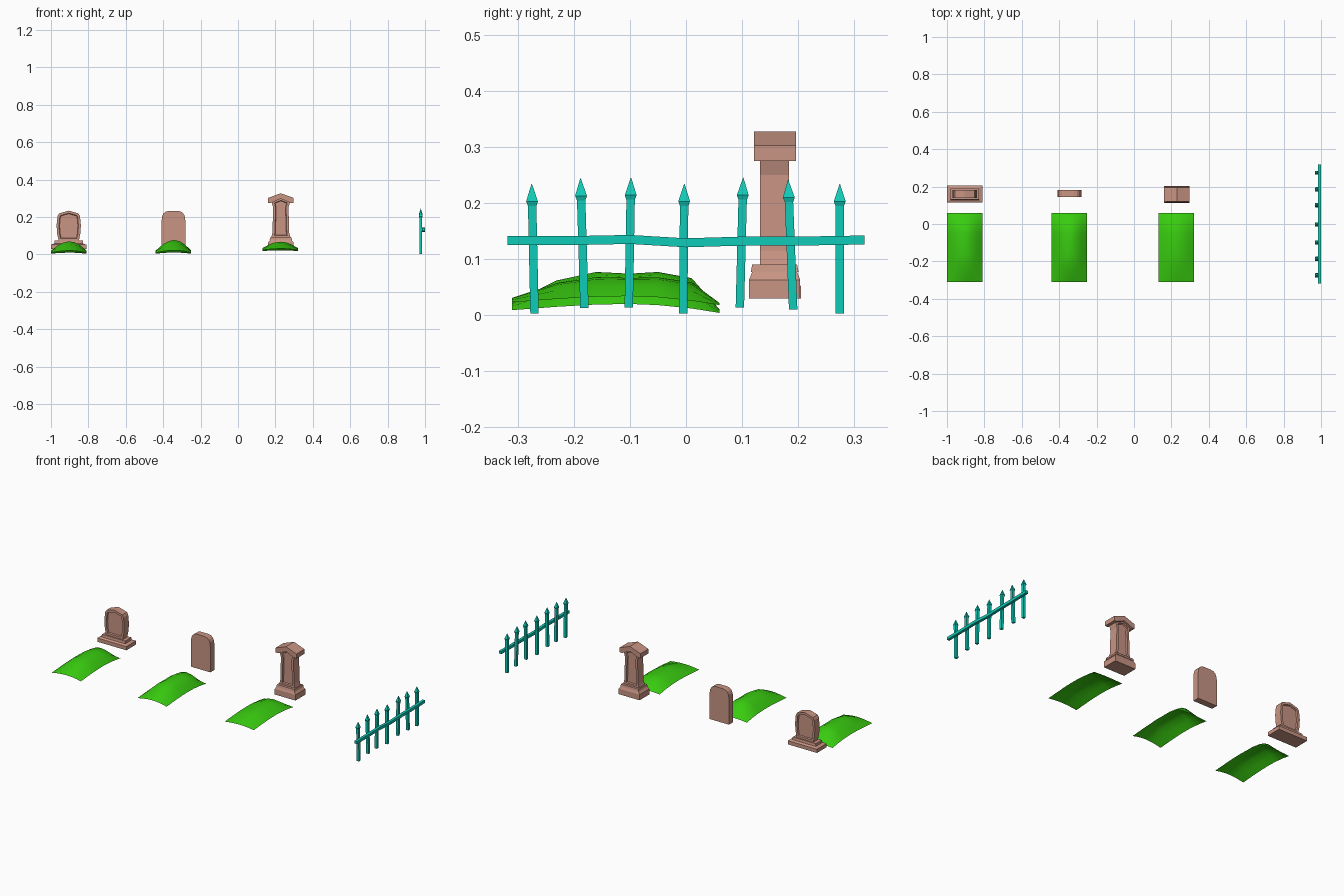
import bpy, bmesh
from mathutils import Vector

if "Cube" in bpy.data.objects:
    bpy.data.objects.remove(bpy.data.objects["Cube"])


def material(name, color):
    m = bpy.data.materials.new(name)
    m.diffuse_color = (*color, 1)
    m.use_nodes = True
    m.node_tree.nodes["Principled BSDF"].inputs["Base Color"].default_value = m.diffuse_color
    return m


STONE = material("stone", (0.58, 0.30, 0.23))
GRASS = material("grass", (0.04, 0.60, 0.005))
PAINT = material("fence_paint", (0.005, 0.60, 0.48))


def finish(bm, name, mat, smooth=False):
    bmesh.ops.recalc_face_normals(bm, faces=bm.faces)
    me = bpy.data.meshes.new(name)
    bm.to_mesh(me)
    bm.free()
    me.materials.append(mat)
    for p in me.polygons:
        p.use_smooth = smooth
    ob = bpy.data.objects.new(name, me)
    bpy.context.collection.objects.link(ob)
    return ob


def loft(name, rings, mat):
    """Closed solid through rings holding equal numbers of points."""
    bm = bmesh.new()
    loops = [[bm.verts.new(p) for p in r] for r in rings]
    n = len(loops[0])
    for a, b in zip(loops, loops[1:]):
        for i in range(n):
            j = (i + 1) % n
            bm.faces.new((a[i], a[j], b[j], b[i]))
    bm.faces.new(loops[0])
    bm.faces.new(loops[-1])
    return finish(bm, name, mat)


def stack(name, cx, cy, levels):
    """Moulded block from (z, half x, half y) levels."""
    rings = [[(cx + sx * hx, cy + sy * hy, z) for sx, sy in
              ((-1, -1), (1, -1), (1, 1), (-1, 1))] for z, hx, hy in levels]
    return loft(name, rings, STONE)


def slab(name, cx, half, y0, y1, inset=0, depth=0, bottom=()):
    """Mirrored front outline extruded along y, optional sunk panels."""
    pts = list(half) + [(-x, z) for x, z in reversed(half) if x > 0] + list(bottom)
    bm = bmesh.new()
    a = [bm.verts.new((cx + x, y0, z)) for x, z in pts]
    b = [bm.verts.new((cx + x, y1, z)) for x, z in pts]
    n = len(pts)
    for i in range(n):
        j = (i + 1) % n
        bm.faces.new((a[i], a[j], b[j], b[i]))
    caps = [bm.faces.new(a), bm.faces.new(b)]
    bmesh.ops.recalc_face_normals(bm, faces=bm.faces)
    if inset:
        bmesh.ops.inset_individual(bm, faces=caps, thickness=inset, use_even_offset=True)
        bmesh.ops.inset_individual(bm, faces=caps, thickness=0.003, depth=-depth,
                                   use_even_offset=True)
    return finish(bm, name, STONE)


# Grave mounds: open, arched sheets of turf
YS = (-0.31, -0.23, -0.16, -0.10, -0.05, 0.01, 0.06)
EDGE = (0.009, 0.015, 0.019, 0.020, 0.018, 0.012, 0.004)
RIDGE = (0.022, 0.062, 0.077, 0.074, 0.077, 0.066, 0.010)
ACROSS = (0, 0.5, 0.85, 1, 0.9, 0.55, 0)


def mound(name, cx, lift, scale):
    bm = bmesh.new()
    rows = [[bm.verts.new((cx + (i / 6 - 0.5) * 0.19, y, lift + e + (r - e) * scale * f))
             for i, f in enumerate(ACROSS)] for y, e, r in zip(YS, EDGE, RIDGE)]
    for a, b in zip(rows, rows[1:]):
        for i in range(6):
            bm.faces.new((a[i], a[i + 1], b[i + 1], b[i]))
    ob = finish(bm, name, GRASS, True)
    if ob.data.polygons[0].normal.z < 0:
        ob.data.flip_normals()


mound("mound_left", -0.905, 0, 0.88)
mound("mound_middle", -0.345, 0, 1)
mound("mound_right", 0.225, 0.014, 0.6)

# Left headstone: stepped base and panelled body with a low peak
stack("left_base", -0.905, 0.16, [(0.03, 0.095, 0.045), (0.052, 0.095, 0.045),
                                  (0.058, 0.077, 0.031), (0.073, 0.075, 0.029)])
slab("left_headstone", -0.905, [(0.054, 0.072), (0.062, 0.11), (0.065, 0.155),
                                (0.060, 0.205), (0.052, 0.219), (0, 0.234)],
     0.138, 0.182, 0.013, 0.008)

# Middle headstone: plain round-shouldered slab
slab("middle_headstone", -0.345, [(0.063, 0.03), (0.063, 0.185), (0.060, 0.205),
                                  (0.052, 0.220), (0.040, 0.229), (0.024, 0.232)],
     0.144, 0.182)

# Right monument: moulded base, flared panelled shaft, gabled cap
stack("right_base", 0.229, 0.158, [(0.03, 0.068, 0.0455), (0.063, 0.068, 0.0455),
                                   (0.077, 0.058, 0.040), (0.077, 0.060, 0.0425),
                                   (0.090, 0.057, 0.040)])
slab("right_shaft", 0.229, [(0.052, 0.088), (0.045, 0.115), (0.041, 0.25),
                            (0.050, 0.283), (0, 0.303)], 0.132, 0.184, 0.013, 0.008)
slab("right_cap", 0.229, [(0.052, 0.275), (0.068, 0.275), (0.068, 0.302), (0, 0.327)],
     0.121, 0.196, bottom=[(0, 0.298)])

# Fence pickets: (bottom y, top y, bottom z), each leaning a little
PICKETS = [(-0.270, -0.275, 0.003), (-0.181, -0.188, 0.013), (-0.102, -0.098, 0.014),
           (-0.005, -0.003, 0.003), (0.096, 0.102, 0.014), (0.191, 0.182, 0.010),
           (0.274, 0.274, 0.003)]
for i, (yb, yt, z0) in enumerate(PICKETS):
    rings = []
    for t, h in ((0, 0.0075), (0.83, 0.0075), (0.865, 0.0105), (1, 0.0004)):
        y, z = yb + (yt - yb) * t, z0 + 0.231 * t
        rings.append([(0.977 + sx * h, y + sy * h, z) for sx, sy in
                      ((-1, -1), (1, -1), (1, 1), (-1, 1))])
    loft(f"fence_picket_{i + 1}", rings, PAINT)

# Fence rail: slightly wavy square bar
RAIL = [(-0.318, 0.133), (-0.20, 0.133), (-0.10, 0.135), (0.0, 0.129),
        (0.10, 0.132), (0.20, 0.132), (0.318, 0.134)]
loft("fence_rail", [[(0.984, y, z - 0.008), (1.0, y, z - 0.008),
                     (1.0, y, z + 0.008), (0.984, y, z + 0.008)] for y, z in RAIL], PAINT)
